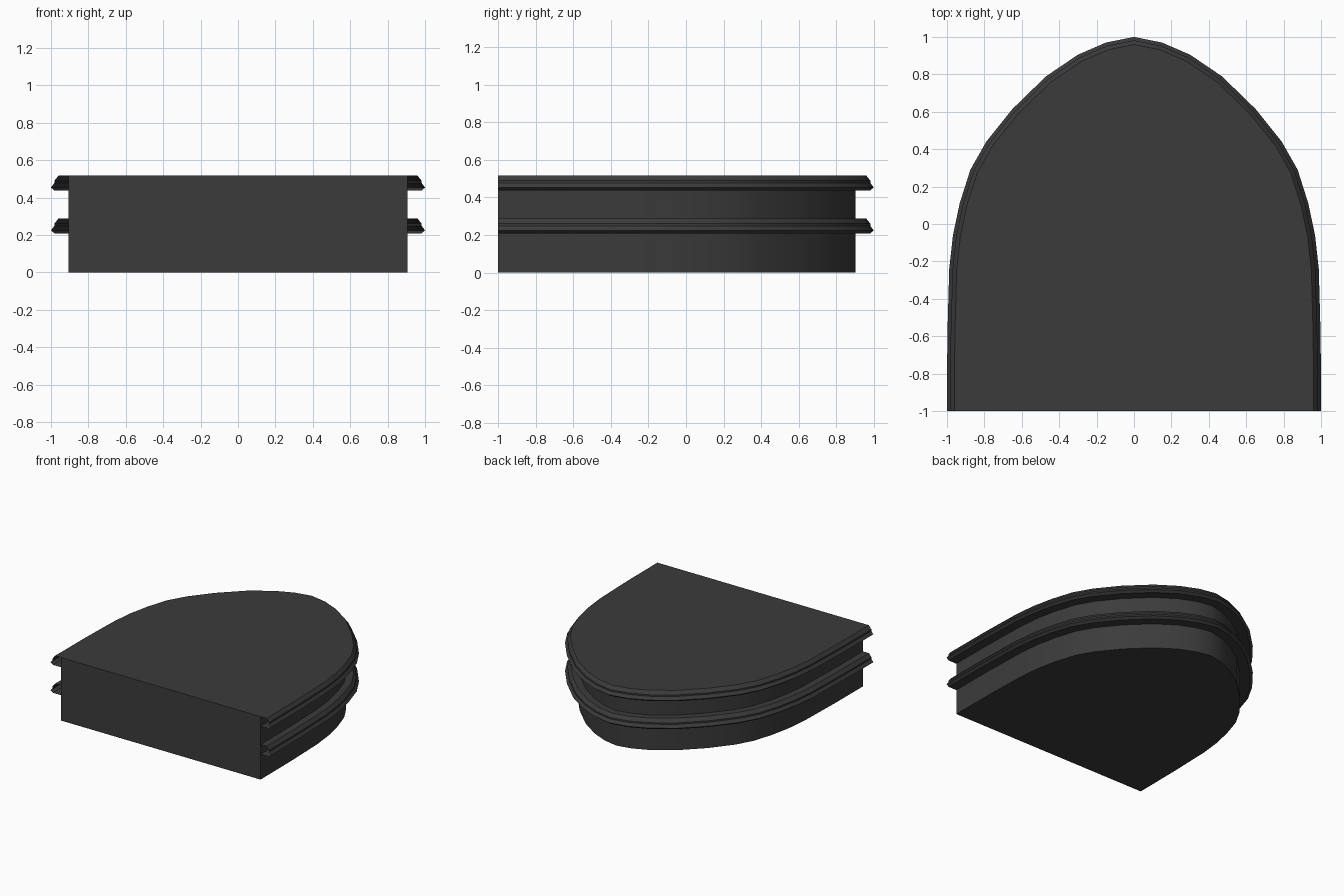
import bpy
import bmesh
from mathutils import Vector

cube = bpy.data.objects.get("Cube")
if cube:
    bpy.data.objects.remove(cube, do_unlink=True)

charcoal = bpy.data.materials.new("charcoal")
charcoal.use_nodes = True
charcoal.diffuse_color = (0.044, 0.044, 0.044, 1)
charcoal.node_tree.nodes["Principled BSDF"].inputs["Base Color"].default_value = charcoal.diffuse_color

# Pointed arch plan, right half from the front corner to the apex, then mirrored
HALF = [(1, -1), (0.998, -0.6), (0.988, -0.24), (0.968, -0.06), (0.932, 0.11), (0.875, 0.29),
        (0.79, 0.44), (0.65, 0.615), (0.47, 0.79), (0.3, 0.905), (0.15, 0.97), (0, 1)]
PLAN = [Vector(p) for p in HALF + [(-x, y) for x, y in HALF[-2::-1]]]


def inset_plan(d):
    """Plan moved inward by d with mitred corners; the ends stay on the front plane."""
    sides = [(b - a).normalized() for a, b in zip(PLAN, PLAN[1:])]
    normals = [Vector((s.y, -s.x)) for s in sides]
    points = []
    for i, p in enumerate(PLAN):
        if i in (0, len(PLAN) - 1):
            points.append(p - Vector((d if p.x > 0 else -d, 0)))
        else:
            n = (normals[i - 1] + normals[i]).normalized()
            points.append(p - n * (d / n.dot(normals[i])))
    return points


def finish(name, bm, angle):
    bmesh.ops.recalc_face_normals(bm, faces=bm.faces)
    mesh = bpy.data.meshes.new(name)
    bm.to_mesh(mesh)
    bm.free()
    mesh.materials.append(charcoal)
    obj = bpy.data.objects.new(name, mesh)
    bpy.context.collection.objects.link(obj)
    bpy.ops.object.select_all(action="DESELECT")
    obj.select_set(True)
    bpy.context.view_layer.objects.active = obj
    bpy.ops.object.shade_smooth_by_angle(angle=angle)


def sweep(name, section, capped=False):
    """Sweep a section of (inset, height) points round the plan."""
    bm = bmesh.new()
    rows = [[bm.verts.new((p.x, p.y, z)) for p in inset_plan(d)] for d, z in section]
    for low, high in zip(rows, rows[1:]):
        for i in range(len(PLAN) - 1):
            bm.faces.new((low[i], low[i + 1], high[i + 1], high[i]))
    if capped:
        low, high = rows[0], rows[-1]
        bm.faces.new(low)
        bm.faces.new(high)
        bm.faces.new((low[0], high[0], high[-1], low[-1]))
    finish(name, bm, 0.4)


# Solid block with a flat front
BODY_INSET = 0.095
HEIGHT = 0.517
sweep("body", [(BODY_INSET, 0), (BODY_INSET, HEIGHT)], capped=True)

# Stepped mouldings round the curved wall, open at the front ends
STEPS = [(BODY_INSET, 0), (0.02, 0), (0, 0.016), (0.018, 0.04), (0.018, 0.052),
         (0.04, 0.08), (BODY_INSET, 0.08)]
for name, base in (("lower_moulding", 0.208), ("upper_moulding", HEIGHT - 0.08)):
    sweep(name, [(d, base + z) for d, z in STEPS])
